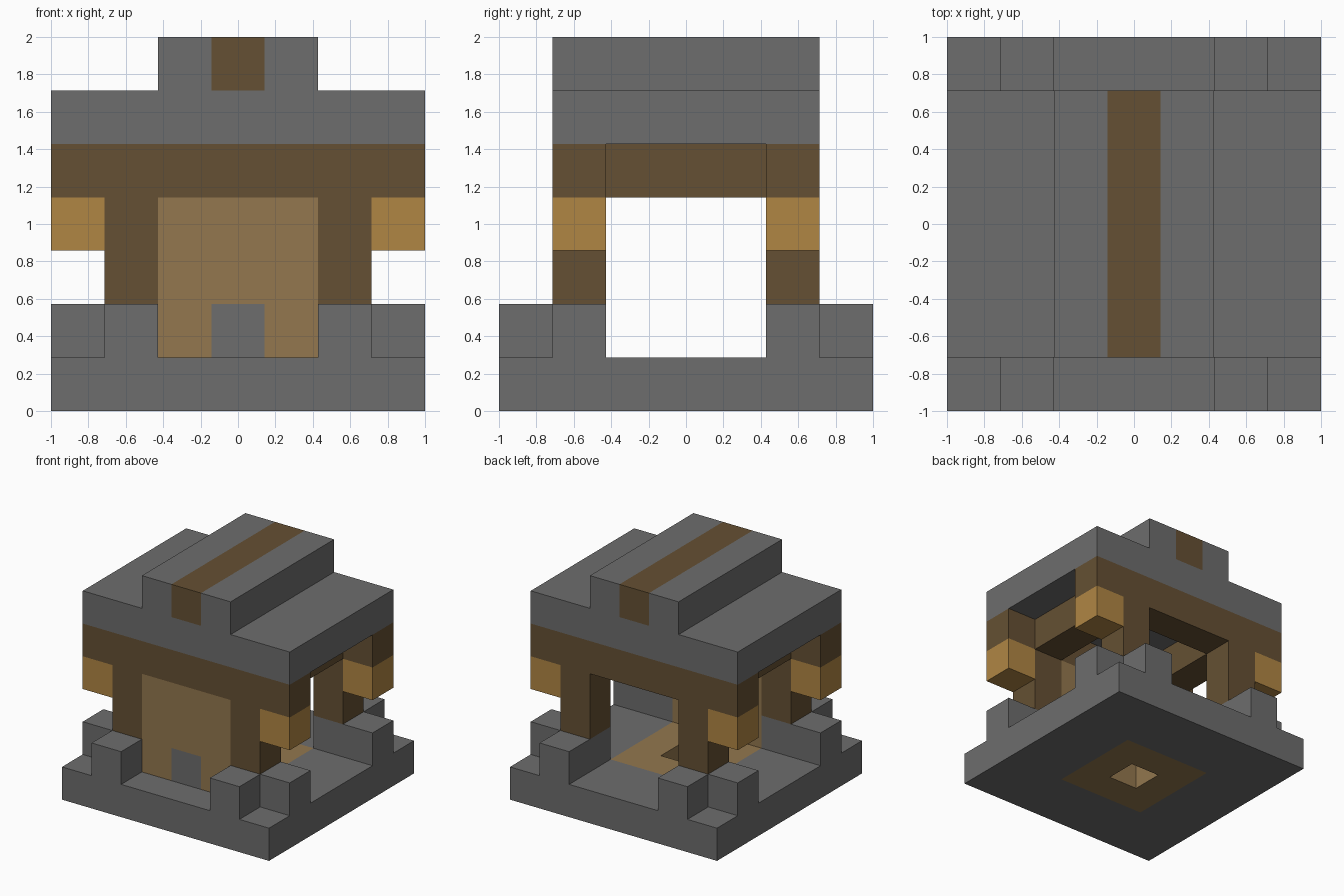
import bpy
import bmesh
from mathutils import Matrix, Vector

cube = bpy.data.objects.get("Cube")
if cube:
    bpy.data.objects.remove(cube, do_unlink=True)

UNIT = 2 / 7   # the model sits on a seven-block grid


def srgb(hex_code):
    vals = [int(hex_code[i:i + 2], 16) / 255 for i in (0, 2, 4)]
    return [v / 12.92 if v <= 0.04045 else ((v + 0.055) / 1.055) ** 2.4 for v in vals] + [1]


def material(name, hex_code):
    mat = bpy.data.materials.new(name)
    mat.use_nodes = True
    colour = srgb(hex_code)
    mat.diffuse_color = colour
    bsdf = mat.node_tree.nodes["Principled BSDF"]
    bsdf.inputs["Base Color"].default_value = colour
    bsdf.inputs["Roughness"].default_value = 0.9
    return mat


stone = material("grey_stone", "6D6D6D")
timber = material("dark_timber", "655033")
plank = material("tan_plank", "93774E")
amber = material("amber_wood", "B08644")


def part(name, mat, boxes):
    """One object from boxes given as (x range, y range, z range) in blocks."""
    bm = bmesh.new()
    for ranges in boxes:
        low = Vector([r[0] for r in ranges])
        high = Vector([r[1] for r in ranges])
        centre = (low + high) / 2 - Vector((3.5, 3.5, 0))
        place = Matrix.Translation(centre * UNIT)
        bmesh.ops.create_cube(bm, size=1,
                              matrix=place @ Matrix.Diagonal(((high - low) * UNIT).to_4d()))
    mesh = bpy.data.meshes.new(name)
    bm.to_mesh(mesh)
    bm.free()
    mesh.materials.append(mat)
    obj = bpy.data.objects.new(name, mesh)
    bpy.context.collection.objects.link(obj)
    return obj


def ring(outer, inner, z):
    """Four boxes making a square frame."""
    (a, d), (b, c) = outer, inner
    return [((a, d), (a, b), z), ((a, d), (c, d), z),
            ((a, b), (b, c), z), ((c, d), (b, c), z)]


def flip(r):
    return (7 - r[1], 7 - r[0])


def corners(x, y, z):
    """Repeat a box in all four corners."""
    return [(i, j, z) for i in (x, flip(x)) for j in (y, flip(y))]


middle = (2, 5)
core = (3, 4)
front_row = (1, 2)

# Base slab, with a plank floor pierced in the middle
part("base_slab", stone, ring((0, 7), middle, (0, 1)))
part("plank_floor", plank, ring(middle, core, (0, 1)))

# Stone footings around each post, with the outermost corner left low
part("corner_footings", stone,
     corners((1, 2), (0, 2), (1, 2)) + corners((0, 1), (1, 2), (1, 2)))

# Posts and their projecting brackets
part("corner_posts", timber, corners((1, 2), (1, 2), (2, 4)))
part("brackets", amber, corners((0, 1), (1, 2), (3, 4)))

# Front wall with a stone block at the foot
part("front_wall", plank, [((2, 3), front_row, (1, 2)), ((4, 5), front_row, (1, 2)),
                           (middle, front_row, (2, 4))])
part("front_wall_stone", stone, [(core, front_row, (1, 2))])

# Beams across the front and back, joined by recessed side beams
part("cross_beams", timber, [((0, 7), y, (4, 5)) for y in (front_row, flip(front_row))])
part("side_beams", timber, [(x, middle, (4, 5)) for x in ((1, 2), (5, 6))])

# Stepped roof with a timber ridge
part("roof_slab", stone, [((0, 7), (1, 6), (5, 6))])
part("roof_step", stone, [(x, (1, 6), (6, 7)) for x in ((2, 3), (4, 5))])
part("roof_ridge", timber, [(core, (1, 6), (6, 7))])
